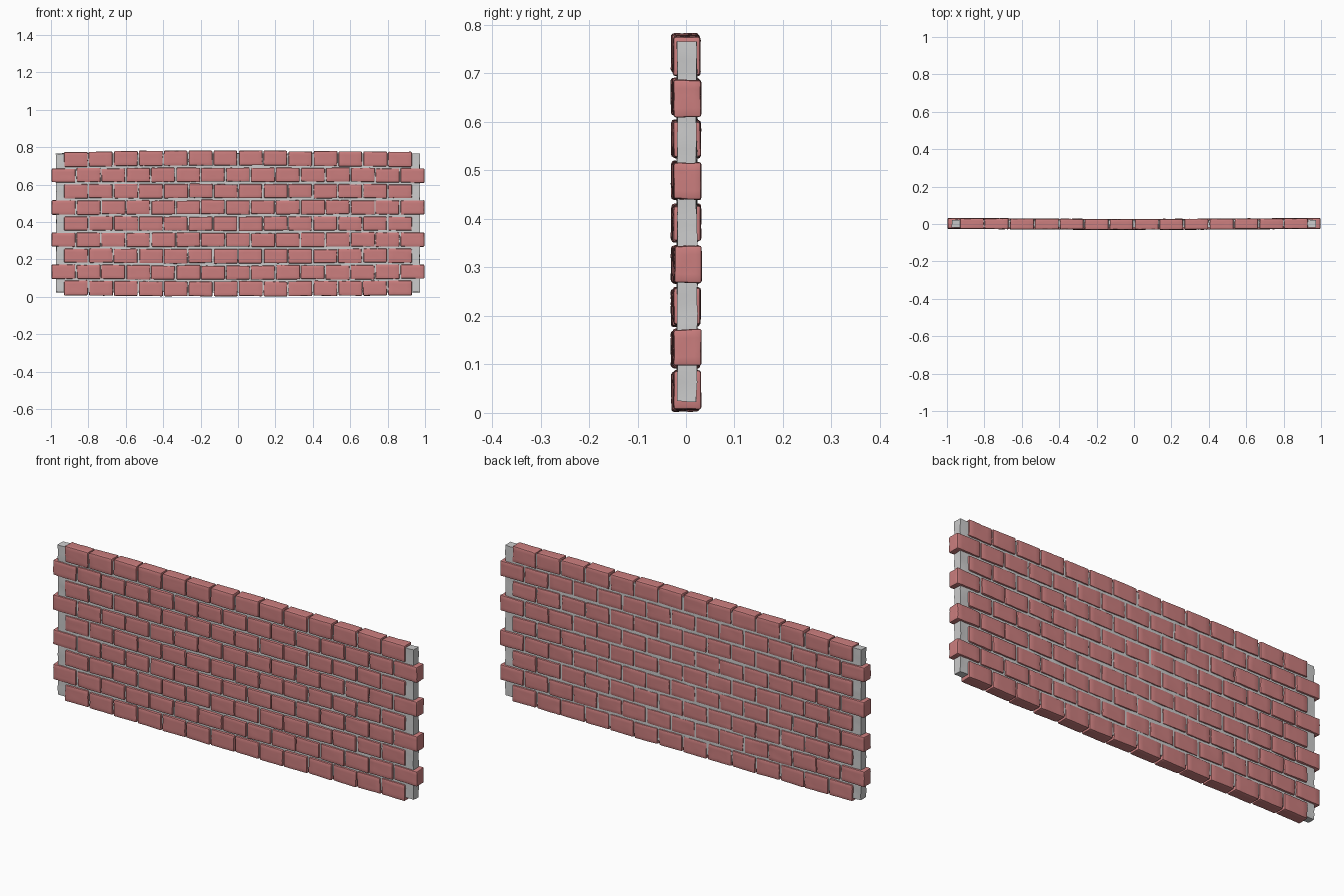
import bpy, bmesh, math, random
from mathutils import Vector, Matrix, noise

if "Cube" in bpy.data.objects:
    bpy.data.objects.remove(bpy.data.objects["Cube"])

random.seed(7)
PITCH_X, PITCH_Z = 0.1333, 0.0855
LENGTH, DEPTH, HEIGHT = 0.125, 0.056, 0.075

brick_mat = bpy.data.materials.new("brick_red")
brick_mat.diffuse_color = (0.60, 0.21, 0.21, 1)
brick_mat.use_nodes = True
brick_mat.node_tree.nodes["Principled BSDF"].inputs["Base Color"].default_value = brick_mat.diffuse_color


def finish(bm, name, angle, mat=None):
    me = bpy.data.meshes.new(name)
    bm.to_mesh(me)
    bm.free()
    ob = bpy.data.objects.new(name, me)
    bpy.context.collection.objects.link(ob)
    if mat:
        me.materials.append(mat)
    bpy.ops.object.select_all(action='DESELECT')
    ob.select_set(True)
    bpy.context.view_layer.objects.active = ob
    bpy.ops.object.shade_smooth_by_angle(angle=math.radians(angle))


def roughen(verts, freq, amp):
    for v in verts:
        v.co += noise.noise_vector(v.co * freq) * amp


def add_brick(target, centre, size, free):
    # rounded, slightly irregular brick appended to a course
    bm = bmesh.new()
    bmesh.ops.create_cube(bm, size=1)
    for v in bm.verts:
        v.co = Vector(a * b for a, b in zip(v.co, size))
        v.co += Vector((random.uniform(-.0015, .0015) * free,
                        random.uniform(-.001, .001), random.uniform(-.0015, .0015)))
    bmesh.ops.bevel(bm, geom=bm.edges[:], offset=0.005, segments=2,
                    profile=0.5, affect='EDGES')
    long_edges = [e for e in bm.edges if e.calc_length() > 0.02]
    bmesh.ops.subdivide_edges(bm, edges=long_edges, cuts=4, use_grid_fill=True)
    tilt = Matrix.Rotation(random.uniform(-.012, .012), 4, 'Y')
    bm.transform(Matrix.Translation(centre) @ tilt)
    roughen(bm.verts, 45, 0.0012)
    part = bpy.data.meshes.new("tmp")
    bm.to_mesh(part)
    bm.free()
    target.from_mesh(part)
    bpy.data.meshes.remove(part)


# nine courses in running bond, the even ones half a brick longer at each end
for row in range(9):
    count = 15 if row % 2 else 14
    course = bmesh.new()
    for k in range(count):
        x = (k - (count - 1) / 2) * PITCH_X
        bow = math.cos(x * math.pi / 2)
        end = k in (0, count - 1)
        z = 0.050 + row * PITCH_Z + (row - 4) / 4 * 0.007 * bow
        y = 0.004 - 0.006 * bow + random.uniform(-.001, .001)
        if not end:
            x += random.uniform(-.002, .002)
            z += random.uniform(-.0015, .0015)
        h = HEIGHT + (0.004 if row in (0, 8) else random.uniform(-.002, .002))
        add_brick(course, Vector((x, y, z)), (LENGTH + .001, DEPTH, h), 0.4 if end else 1)
    finish(course, f"brick_course_{row + 1}", 35, brick_mat)

# rough mortar core, visible in the joints and at the toothed ends
bm = bmesh.new()
bmesh.ops.create_cube(bm, size=1)
for v in bm.verts:
    v.co = Vector((v.co.x * 1.945, v.co.y * 0.040 + 0.002, v.co.z * 0.742 + 0.395))
for axis, cuts in ((0, 90), (2, 36), (1, 2)):
    edges = []
    for e in bm.edges:
        d = e.verts[0].co - e.verts[1].co
        if abs(d[axis]) > 0.9 * d.length:
            edges.append(e)
    bmesh.ops.subdivide_edges(bm, edges=edges, cuts=cuts, use_grid_fill=True)
roughen(bm.verts, 28, 0.003)
finish(bm, "mortar_core", 40)
